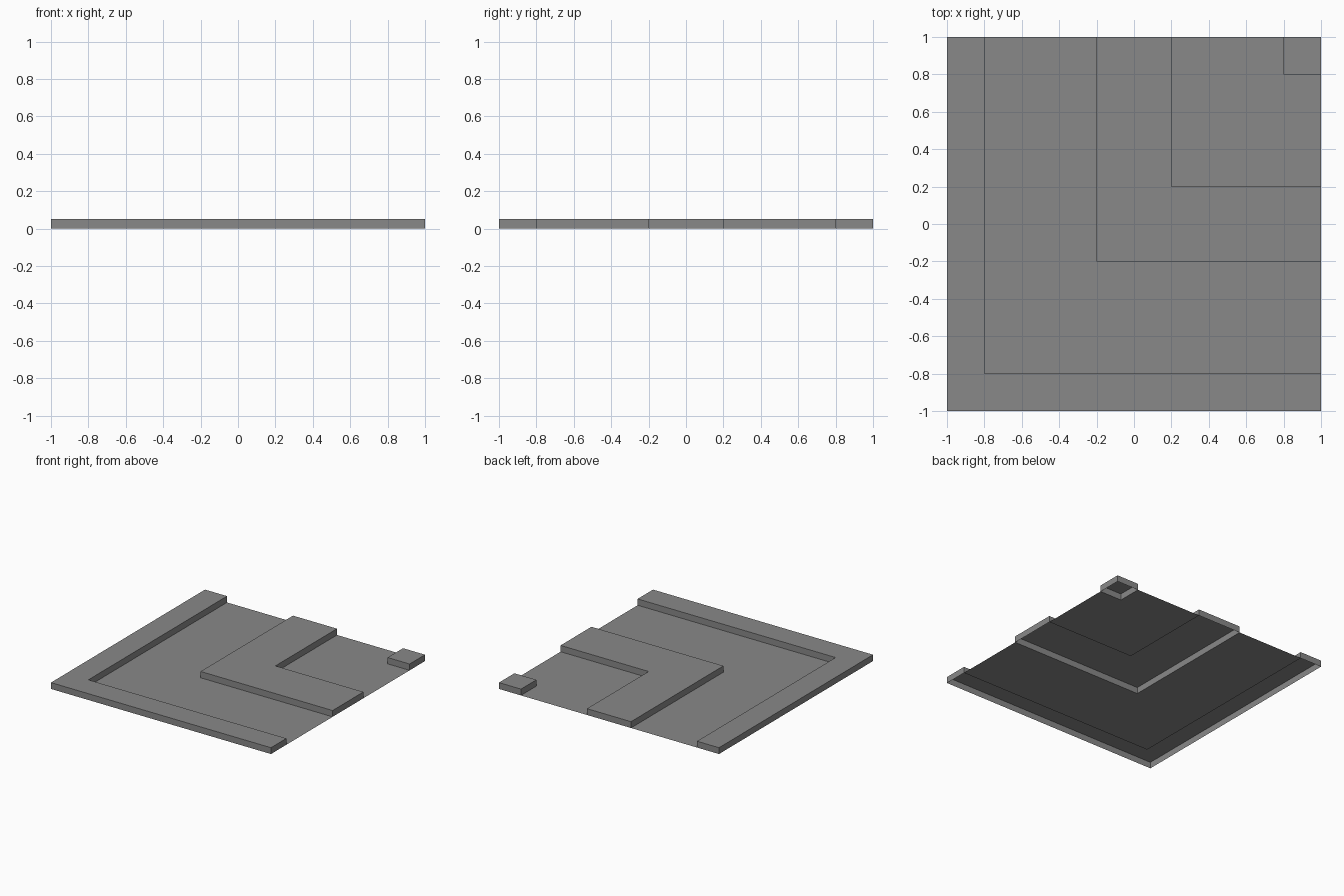
import bpy
import bmesh

cube = bpy.data.objects.get("Cube")
if cube:
    bpy.data.objects.remove(cube, do_unlink=True)

HEIGHT = 0.052

# Single flat grey for the whole relief
grey = bpy.data.materials.new("mid_grey")
grey.use_nodes = True
colour = (0.25, 0.25, 0.25, 1)
grey.diffuse_color = colour
grey.node_tree.nodes["Principled BSDF"].inputs["Base Color"].default_value = colour


def outline(a, b):
    """Corner band between offsets a and b; a plain square when b reaches the edge."""
    if b >= 1:
        return [(a, a), (1, a), (1, 1), (a, 1)]
    return [(a, a), (1, a), (1, b), (b, b), (b, 1), (a, 1)]


def band(name, a, b, raised):
    """Thin sheet: a floor panel, or a raised top with side walls and an open underside."""
    bm = bmesh.new()
    points = outline(a, b)
    top = [bm.verts.new((x, y, HEIGHT if raised else 0)) for x, y in points]
    bm.faces.new(top)
    if raised:
        base = [bm.verts.new((x, y, 0)) for x, y in points]
        for i in range(len(points)):
            j = (i + 1) % len(points)
            bm.faces.new((base[i], base[j], top[j], top[i]))
    mesh = bpy.data.meshes.new(name)
    bm.to_mesh(mesh)
    bm.free()
    mesh.materials.append(grey)
    obj = bpy.data.objects.new(name, mesh)
    bpy.context.collection.objects.link(obj)


# Nested bands, from the outer corner to the opposite one
band("outer_ridge", -1, -0.8, True)
band("outer_floor", -0.8, -0.2, False)
band("middle_ridge", -0.2, 0.2, True)
band("inner_floor", 0.2, 0.8, False)
band("corner_block", 0.8, 1, True)

# The inner floor stops at the corner block, the outer one at the middle ridge
